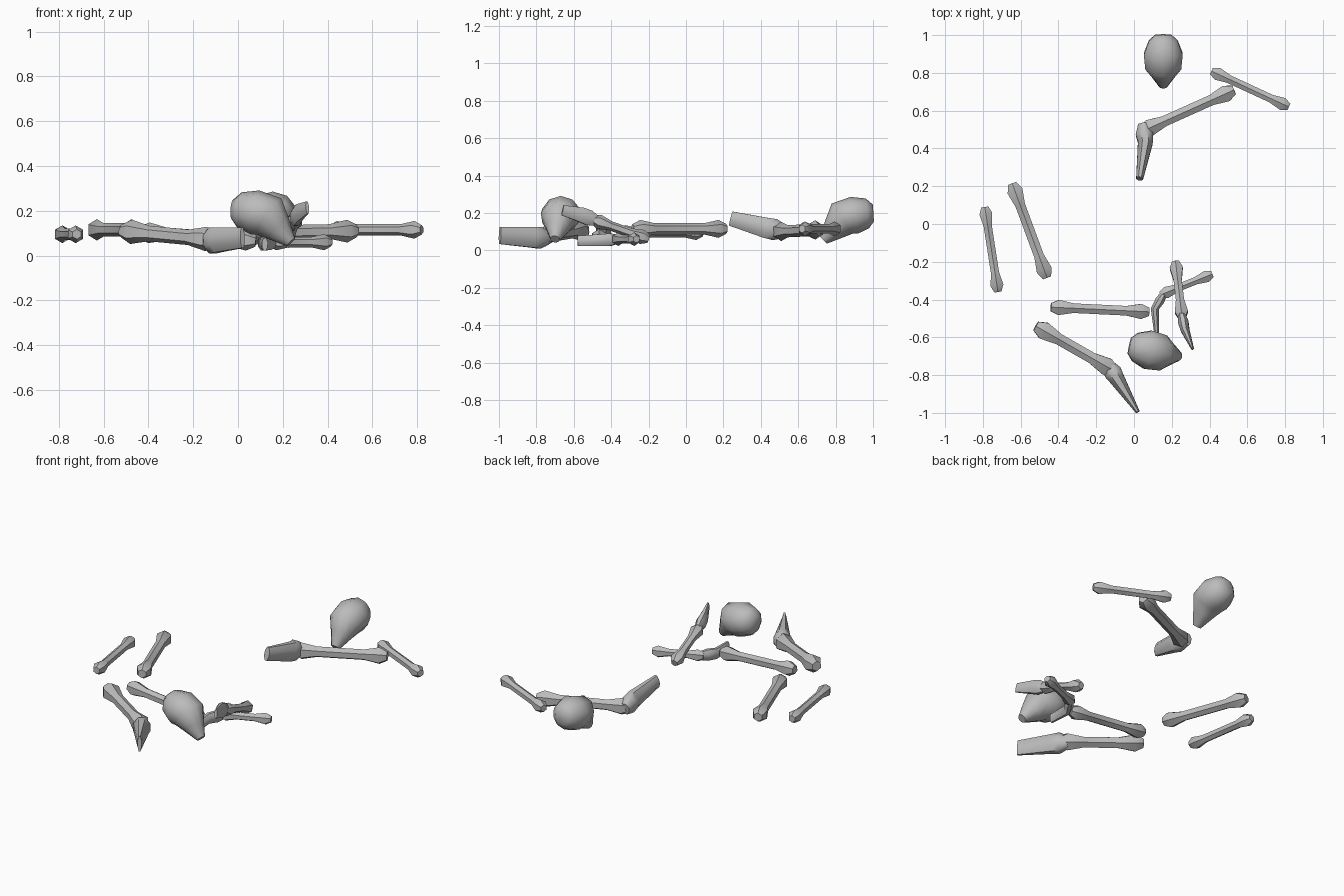
import bpy
import bmesh
import math
from mathutils import Vector, Matrix

cube = bpy.data.objects.get("Cube")
if cube:
    bpy.data.objects.remove(cube, do_unlink=True)

bone_mat = bpy.data.materials.new("bone grey")
bone_mat.use_nodes = True
GREY = (0.5, 0.5, 0.5, 1)
bone_mat.diffuse_color = GREY
bone_mat.node_tree.nodes["Principled BSDF"].inputs["Base Color"].default_value = GREY


def loft(name, rings, sides=6, angle=50):
    """Skin elliptical rings (centre, half width, half height) along a path."""
    bm = bmesh.new()
    points = [Vector(r[0]) for r in rings]
    loops = []
    for i, (_, w, h) in enumerate(rings):
        ahead = points[min(i + 1, len(points) - 1)] - points[max(i - 1, 0)]
        side = ahead.cross(Vector((0, 0, 1))).normalized()
        up = side.cross(ahead).normalized()
        loop = []
        for k in range(sides):
            a = math.tau * (k + 0.5) / sides
            loop.append(bm.verts.new(points[i] + side * w * math.cos(a) + up * h * math.sin(a)))
        loops.append(loop)
    for lo, hi in zip(loops, loops[1:]):
        for k in range(sides):
            n = (k + 1) % sides
            bm.faces.new((lo[k], lo[n], hi[n], hi[k]))
    bm.faces.new(loops[0])
    bm.faces.new(loops[-1])
    bmesh.ops.recalc_face_normals(bm, faces=bm.faces)
    mesh = bpy.data.meshes.new(name)
    bm.to_mesh(mesh)
    bm.free()
    mesh.materials.append(bone_mat)
    obj = bpy.data.objects.new(name, mesh)
    bpy.context.collection.objects.link(obj)
    bpy.ops.object.select_all(action='DESELECT')
    obj.select_set(True)
    bpy.context.view_layer.objects.active = obj
    bpy.ops.object.shade_smooth_by_angle(angle=math.radians(angle))
    return obj


def long_bone(name, start, end, r):
    """Shaft with a knob at each end."""
    a, b = Vector(start), Vector(end)
    d = (b - a).normalized()
    knob = r * 1.65
    half = [(0, r * 0.9), (knob * 0.9, knob), (knob * 2.6, r * 1.05)]
    rings = [(a + d * s, q, q) for s, q in half]
    rings += [(b - d * s, q, q) for s, q in reversed(half)]
    loft(name, rings)


def blade(name, heel, mid, tip, w, h, tip_w, tip_h):
    """Flared, flattened end piece."""
    heel, mid, tip = Vector(heel), Vector(mid), Vector(tip)
    loft(name, [(heel, w * 0.6, h * 0.6), (heel.lerp(mid, 0.55), w, h),
                (mid, w * 0.85, h * 0.95), (tip, tip_w, tip_h)], 8)


def skull(name, location, yaw):
    """Round cranium tapering forward and down to the chin."""
    profile = [(.122, .03, .045, .045), (.09, .028, .08, .08), (.02, .018, .108, .1),
               (-.045, 0, .1, .098), (-.085, -.055, .066, .067),
               (-.13, -.1, .036, .036), (-.145, -.115, .026, .026)]
    obj = loft(name, [((0, y, z), w, h) for y, z, w, h in profile], 10, 60)
    obj.matrix_world = Matrix.Translation(location) @ Matrix.Rotation(math.radians(yaw), 4, 'Z')


# Skulls
skull("back_skull", (.155, .88, .17), 0)
skull("front_skull", (.095, -.67, .175), 78)

# Plain limb bones
long_bone("back_shin", (.41, .81, .115), (.82, .62, .115), .024)
long_bone("outer_side_bone", (-.79, .09, .095), (-.72, -.36, .095), .024)
long_bone("inner_side_bone", (-.645, .215, .115), (-.46, -.285, .115), .029)
long_bone("middle_bone", (-.44, -.44, .105), (.08, -.465, .065), .028)

# Limb bones that carry a flared blade
long_bone("back_thigh", (.53, .71, .11), (.04, .49, .10), .031)
blade("back_thigh_blade", (.05, .53, .10), (.06, .43, .12), (.03, .24, .17), .05, .062, .02, .042)

long_bone("front_thigh", (-.52, -.54, .11), (-.10, -.78, .07), .033)
blade("front_thigh_blade", (-.14, -.74, .065), (-.09, -.82, .07), (.02, -.995, .08),
      .052, .063, .012, .05)

long_bone("low_arm", (.415, -.265, .06), (.14, -.375, .06), .022)
blade("low_arm_blade", (.17, -.35, .06), (.11, -.45, .055), (.12, -.58, .05), .027, .036, .014, .03)

long_bone("raised_arm", (.22, -.2, .06), (.255, -.5, .165), .024)
blade("raised_arm_blade", (.25, -.47, .155), (.27, -.56, .19), (.31, -.66, .215), .03, .045, .008, .03)
